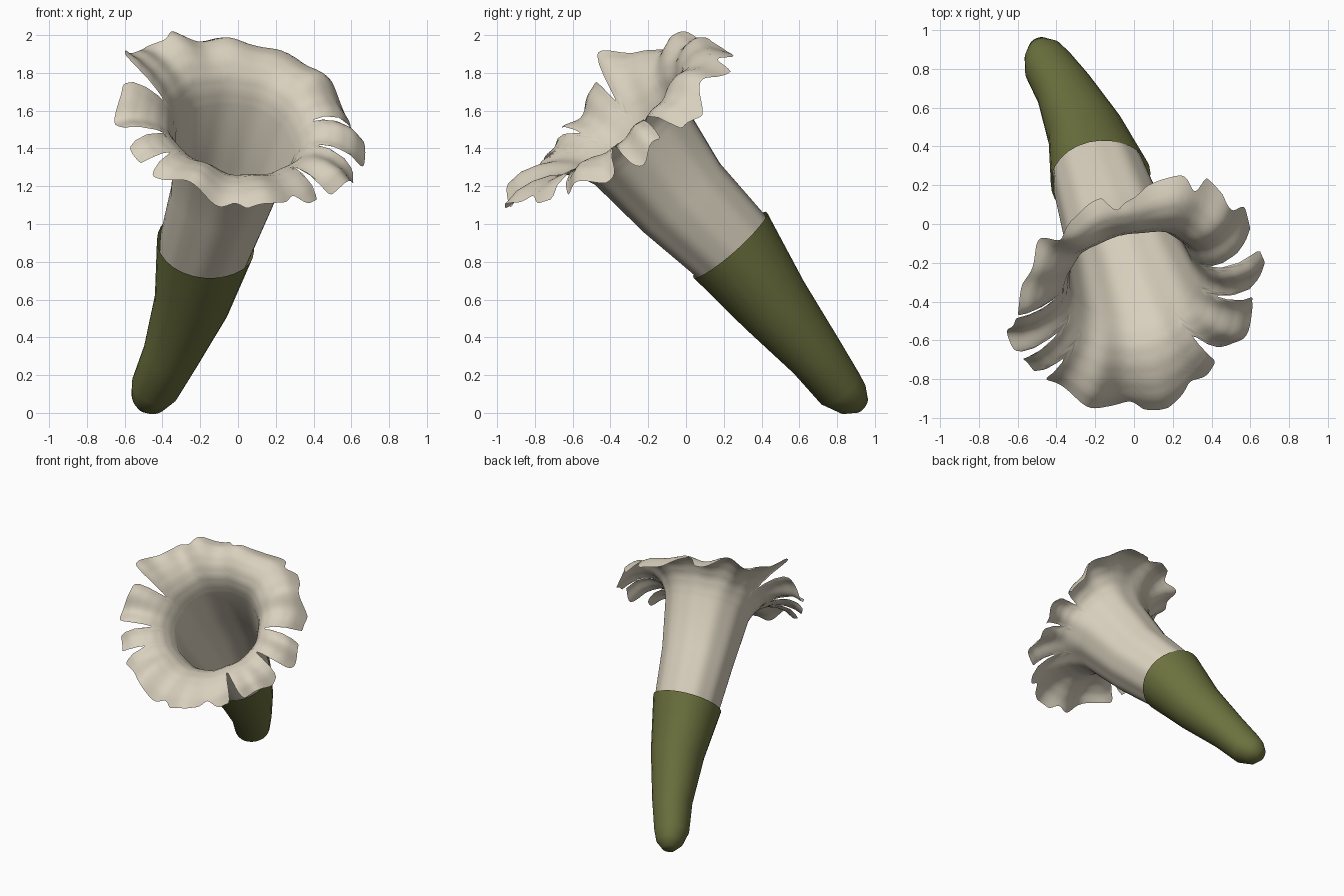
import bpy, bmesh, math
from mathutils import Vector

if "Cube" in bpy.data.objects:
    bpy.data.objects.remove(bpy.data.objects["Cube"], do_unlink=True)


def material(name, rgb):
    m = bpy.data.materials.new(name)
    m.use_nodes = True
    m.diffuse_color = (*rgb, 1)
    bsdf = m.node_tree.nodes["Principled BSDF"]
    bsdf.inputs["Base Color"].default_value = (*rgb, 1)
    bsdf.inputs["Roughness"].default_value = 0.8
    return m


cream = material("petal cream", (0.69, 0.63, 0.51))
green = material("calyx green", (0.15, 0.165, 0.048))

THROAT = Vector((-0.02, -0.24, 1.42))
AXIS = Vector((0.15, -0.65, 0.73)).normalized()


def frame(axis):
    """Two directions across the axis: sideways (+x) and upward-back."""
    side = (Vector((1, 0, 0)) - axis * axis.x).normalized()
    return side, axis.cross(side)


def circle(centre, axis, radius, n, wobble):
    side, up = frame(axis)
    ring = []
    for i in range(n):
        a = math.tau * i / n
        ring.append(centre + (side * math.cos(a) + up * math.sin(a)) * radius * wobble(a))
    return ring


def tube_rings(stations, n, wobble):
    """Rings across a bent path; the last one faces along the flower axis."""
    pts = [Vector(s[:3]) for s in stations]
    rings = []
    for i, p in enumerate(pts):
        if i == len(pts) - 1:
            axis = AXIS
        else:
            axis = (pts[i + 1] - pts[max(i - 1, 0)]).normalized()
        rings.append(circle(p, axis, stations[i][3], n, wobble))
    return rings


def loft(name, rings, mat):
    bm = bmesh.new()
    loops = [[bm.verts.new(p) for p in r] for r in rings]
    n = len(loops[0])
    for low, high in zip(loops, loops[1:]):
        for i in range(n):
            j = (i + 1) % n
            bm.faces.new((low[i], low[j], high[j], high[i]))
    bm.faces.new(loops[0][::-1])
    mesh = bpy.data.meshes.new(name)
    bm.to_mesh(mesh)
    bm.free()
    mesh.materials.append(mat)
    ob = bpy.data.objects.new(name, mesh)
    bpy.context.collection.objects.link(ob)
    bpy.ops.object.select_all(action="DESELECT")
    ob.select_set(True)
    bpy.context.view_layer.objects.active = ob
    bpy.ops.object.shade_smooth_by_angle(angle=math.radians(60))


# Calyx: green sleeve with a blunt, slightly bent tip
calyx = [(-0.497, 0.93, 0.042, 0.05), (-0.472, 0.885, 0.075, 0.10),
         (-0.442, 0.815, 0.13, 0.13), (-0.36, 0.69, 0.30, 0.15),
         (-0.25, 0.465, 0.575, 0.20), (-0.177, 0.235, 0.888, 0.26)]
loft("calyx", tube_rings(calyx, 28, lambda a: 1 + 0.02 * math.cos(3 * a)), green)

# Corolla: cream tube that opens into a ruffled, notched rim
COLUMNS = 320
tube = [(-0.30, 0.58, 0.44, 0.13), (-0.25, 0.465, 0.575, 0.18),
        (-0.175, 0.235, 0.888, 0.245), (-0.09, -0.02, 1.14, 0.272)]


def pleats(a):
    return 1 + 0.012 * math.cos(5 * a + 1) + 0.008 * math.cos(11 * a)


# Slits between petals: angle in degrees, depth, width in degrees
SLITS = [(14, 0.6, 3), (-13, 0.5, 2.5), (-48, 0.5, 2.5), (172, 0.6, 3),
         (206, 0.5, 2.5), (224, 0.4, 2.5), (62, 0.12, 4), (100, 0.1, 4),
         (130, 0.14, 5), (268, 0.12, 5), (295, 0.1, 4)]
# Petals bent forward or back: angle in degrees, height, width in degrees
BENDS = [(166, 0.19, 24), (112, 0.05, 18), (0, -0.13, 45), (270, 0.06, 45)]
# Flare profile from throat to edge: distance from the axis, and along it
RADII = [0.318, 0.345, 0.385, 0.45, 0.525, 0.605, 0.675]
RISE = [0.0, 0.075, 0.14, 0.19, 0.215, 0.215, 0.18]


def sample(values, t):
    x = t * (len(values) - 1)
    i = min(int(x), len(values) - 2)
    return values[i] + (values[i + 1] - values[i]) * (x - i)


def bumps(a, table):
    """Sum of smooth bumps around the rim at this angle."""
    total = 0
    for angle, size, width in table:
        d = (math.degrees(a) - angle + 180) % 360 - 180
        total += size * math.exp(-(d / width) ** 2)
    return total


def reach(a):
    """How far the petal edge extends at this angle."""
    r = 1 + 0.03 * math.sin(7 * a) + 0.025 * math.sin(13 * a + 2)
    return min(r - bumps(a, SLITS), 1.0)


side, up = frame(AXIS)
STEPS = 18
rings = tube_rings(tube, COLUMNS, pleats)
for k in range(STEPS + 1):
    ring = []
    for i in range(COLUMNS):
        a = math.tau * i / COLUMNS
        t = k / STEPS * reach(a)
        bottom = max(0, -math.sin(a))
        corner = max(0, math.sin(2 * a)) * max(0, math.sin(a))
        ruffle = 0.03 * math.sin(9 * a + 0.6) + 0.02 * math.sin(16 * a + 2 * math.sin(2 * a))
        curl = -0.1 * max(0, math.cos(a - 1.1)) ** 2 * t ** 6
        rise = sample(RISE, t) + (ruffle + bumps(a, BENDS)) * t ** 2 + curl
        radius = sample(RADII, t) * (1 + (pleats(a) - 1) * (1 + t))
        radius += t * t * (0.075 * bottom ** 3 + 0.05 * corner)
        out = side * math.cos(a) + up * math.sin(a)
        ring.append(THROAT + out * radius + AXIS * rise)
    rings.append(ring)

loft("corolla", rings, cream)
